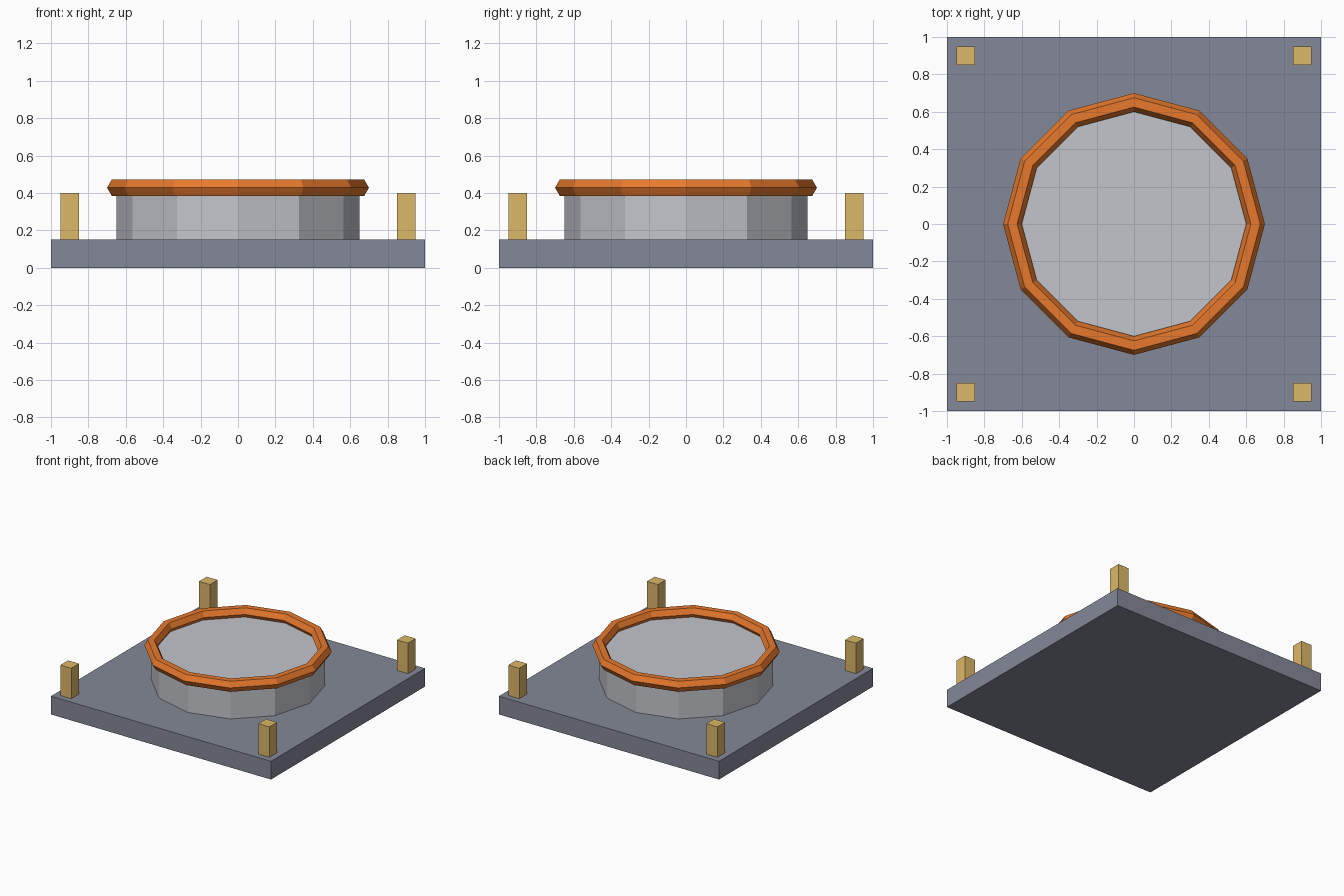
import bpy

if "Cube" in bpy.data.objects:
    bpy.data.objects.remove(bpy.data.objects["Cube"])


def material(name, rgb):
    mat = bpy.data.materials.new(name)
    mat.diffuse_color = (*rgb, 1)
    mat.use_nodes = True
    mat.node_tree.nodes["Principled BSDF"].inputs["Base Color"].default_value = mat.diffuse_color
    return mat


def finish(name, mat):
    obj = bpy.context.object
    obj.name = name
    obj.data.materials.append(mat)
    return obj


def box(name, centre, size, mat):
    bpy.ops.mesh.primitive_cube_add(size=1, location=centre)
    obj = finish(name, mat)
    obj.scale = size
    bpy.ops.object.transform_apply(location=False, rotation=False, scale=True)


slate = material("slate", (0.23, 0.25, 0.31))
pale = material("pale_grey", (0.55, 0.56, 0.60))
orange = material("orange", (0.80, 0.19, 0.025))
tan = material("tan", (0.72, 0.48, 0.14))

# Square base slab
box("base", (0, 0, 0.075), (2, 2, 0.15), slate)

# Twelve-sided drum
bpy.ops.mesh.primitive_cylinder_add(vertices=12, radius=0.65, depth=0.25,
                                    location=(0, 0, 0.275))
finish("drum", pale)

# Faceted rim with a hexagonal section
bpy.ops.mesh.primitive_torus_add(major_segments=12, minor_segments=6,
                                 major_radius=0.65, minor_radius=0.05,
                                 location=(0, 0, 0.428))
finish("rim", orange)

# Corner posts
for y, side_y in ((-0.9, "front"), (0.9, "back")):
    for x, side_x in ((-0.9, "left"), (0.9, "right")):
        box(f"{side_y}_{side_x}_post", (x, y, 0.275), (0.1, 0.1, 0.25), tan)
